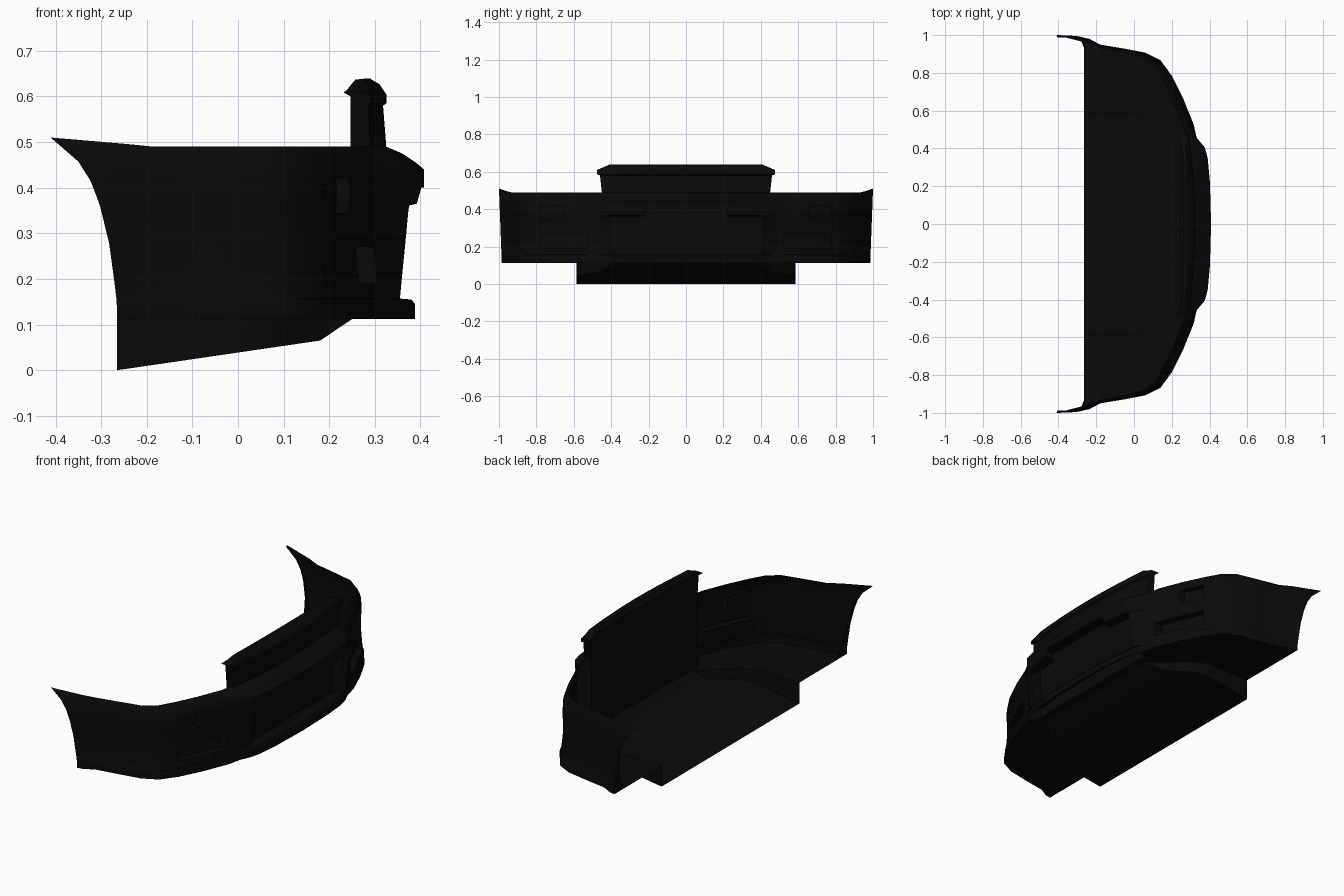
import bpy, bmesh, math

if "Cube" in bpy.data.objects:
    bpy.data.objects.remove(bpy.data.objects["Cube"])

black = bpy.data.materials.new("black plastic")
black.diffuse_color = (0.003, 0.003, 0.003, 1)
black.use_nodes = True
black.node_tree.nodes["Principled BSDF"].inputs["Base Color"].default_value = black.diffuse_color


def finish(name, bm, angle=30):
    bmesh.ops.remove_doubles(bm, verts=bm.verts, dist=0.0005)
    bmesh.ops.recalc_face_normals(bm, faces=bm.faces)
    me = bpy.data.meshes.new(name)
    bm.to_mesh(me)
    bm.free()
    ob = bpy.data.objects.new(name, me)
    bpy.context.collection.objects.link(ob)
    me.materials.append(black)
    bpy.ops.object.select_all(action='DESELECT')
    ob.select_set(True)
    bpy.context.view_layer.objects.active = ob
    bpy.ops.object.shade_smooth_by_angle(angle=math.radians(angle))
    return ob


def grid(bm, rows):
    """Skin a list of point rows; returns faces keyed by (row, column)."""
    vs = [[bm.verts.new(p) for p in r] for r in rows]
    return {(i, j): bm.faces.new((vs[i][j], vs[i][j + 1], vs[i + 1][j + 1], vs[i + 1][j]))
            for i in range(len(vs) - 1) for j in range(len(vs[0]) - 1)}


def recess(bm, faces, depth, through=False):
    """Push a patch of faces back along x; optionally leave it open."""
    geo = bmesh.ops.extrude_face_region(bm, geom=faces)["geom"]
    for v in geo:
        if isinstance(v, bmesh.types.BMVert):
            v.co.x -= depth
    old = [f for f in faces if f.is_valid]
    if through:
        old += [f for f in geo if isinstance(f, bmesh.types.BMFace)]
    bmesh.ops.delete(bm, geom=old, context='FACES')


def interp(t, pts):
    for (a, b), (c, d) in zip(pts, pts[1:]):
        if t <= c:
            return b + (d - b) * max(0, (t - a) / (c - a))
    return pts[-1][1]


# plan outline of the bumper (rear to centre), and its height profile:
# height, offset on the protruding middle, offset on the sides
PLAN = [(-.265, .99), (-.235, .98), (-.18, .95), (-.06, .93), (.06, .907), (.14, .867),
        (.2, .785), (.26, .665), (.315, .53), (.342, .455), (.375, .405), (.39, .35),
        (.402, .22), (.408, 0)]
PROFILE = [(.112, -.02, 0), (.145, -.02, 0), (.155, -.028, -.003), (.157, -.053, -.006),
           (.19, -.05, -.012), (.27, -.042, -.02), (.345, -.035, -.02), (.36, -.033, -.018),
           (.365, -.010, -.017), (.40, 0, -.017), (.42, 0, -.019), (.44, 0, -.023),
           (.455, -.018, -.03), (.475, -.048, -.042), (.49, -.083, -.058)]
ARCH = [(.11, -.265), (.15, -.266), (.26, -.28), (.34, -.30), (.395, -.32),
        (.44, -.35), (.49, -.41)]


def half_row(z, mid, side):
    out = []
    n = len(PLAN)
    for k, (x, y) in enumerate(PLAN):
        t = (z - .112) / .378
        if k == 0:
            out.append((interp(z, ARCH), .985 + .015 * t, .112 + t * .398))
        elif k >= 9:                      # protruding grille surround
            off = mid + (.033 if k <= 10 and .156 < z < .361 else 0)
            if k == 9:
                off = .5 * off + .5 * side
            out.append((x + off, y, z))
        else:                             # wings, offset along their normals
            dx, dy = PLAN[k + 1][0] - PLAN[k - 1][0], PLAN[k + 1][1] - PLAN[k - 1][1]
            l = math.hypot(dx, dy)
            nx, ny = -dy / l, dx / l
            off = side * (nx if k < 3 else .25 + .75 * nx)
            out.append((x + off * nx, y + off * ny, z + (.006 * t if k == 1 else 0)))
    return out


def mirror_row(h):
    return h + [(x, -y, z) for x, y, z in reversed(h[:-1])]


halves = [half_row(*p) for p in PROFILE]
full = [mirror_row(h) for h in halves]
last = len(full[0]) - 2

# outer bumper skin with grille opening, lamp pockets and arch flanges
bm = bmesh.new()
F = grid(bm, full)
opening = [f for (i, j), f in F.items()
           if (3 <= i <= 6 and 10 <= j <= last - 10) or (7 <= i <= 8 and 12 <= j <= last - 12)]
patches = []
for mirror in (False, True):
    col = (lambda j: last - j) if mirror else (lambda j: j)
    patches.append(([F[4, col(6)], F[4, col(7)]], .04))
    patches.append(([F[i, col(6)] for i in (6, 7, 8, 9)], .03))
recess(bm, opening, .03, True)
for faces, d in patches:
    recess(bm, faces, d)
for s in (1, -1):
    rows = []
    for h in halves:
        x, y, z = h[0]
        t = (z - .112) / .398
        rows.append([(x, s * y, z), (x + .004, s * (y - .012 - .073 * (1 - t) ** 3), z - .004 * t)])
    grid(bm, rows)
finish("bumper_skin", bm)

# flat backing plate behind the grille, joined to the skin at top and sides
bm = bmesh.new()
grid(bm, [[(.247, -.45, .112), (.247, .45, .112)], [(.247, -.45, .49), (.247, .45, .49)],
          [(.247, -.46, .6), (.247, .46, .6)]])
top = mirror_row(halves[-1][9:])
grid(bm, [[(.247, max(-.45, min(.45, y)), .49) for x, y, z in top], top])
for s in (1, -1):
    grid(bm, [[(.247, s * .45, h[9][2]) for h in halves],
              [(h[9][0], s * h[9][1], h[9][2]) for h in halves]])
finish("grille_backing", bm)

# upper lip: straight at the rear, bowed at the front, drooping at its ends
LIP = [(.325, .49, .45), (.318, .58, .46), (.325, .585, .475), (.325, .605, .475),
       (.31, .627, .475), (.29, .639, .475), (.262, .637, .475), (.247, .622, .475),
       (.247, .60, .46), (.247, .49, .45)]
bm = bmesh.new()
rows = []
for x, z, half in LIP:
    row = []
    for k in range(-14, 15):
        u = k / 14
        droop = max(0, abs(u) - .857) / .143
        bow = .035 * u * u * max(0, (x - .247) / .078)
        row.append((x - bow - (.015 * droop if z > .606 and x < .3 else 0),
                    half * u, z - max(0, z - .608) * droop * .95))
    rows.append(row)
grid(bm, rows[:-1])
for c in (0, -1):
    bm.faces.new([bm.verts.new(r[c]) for r in rows])
finish("upper_lip", bm)

# undertray: flat shelf, side walls and the sloping lowered middle
TROUGH = [(-.265, .585), (-.21, .585), (-.15, .585), (-.06, .585), (0, .585), (.06, .56),
          (.12, .51), (.18, .45), (.22, .42), (.25, .40)]
DROP = [(-.265, 0), (.18, .065), (.25, .112)]
bm = bmesh.new()
for s in (1, -1):
    shelf = [(x, s * y, .112) for x, y, z in halves[0][:10]]
    rim = [(x, s * y, .112) for x, y in TROUGH]
    low = [(x, s * y, interp(x, DROP)) for x, y in TROUGH]
    grid(bm, [shelf, rim])
    grid(bm, [rim[:-1], low[:-1]])
    bm.faces.new([bm.verts.new(p) for p in (rim[-2], rim[-1], low[-2])])
grid(bm, [[(x, s * y, interp(x, DROP)) for x, y in TROUGH + [(.3, .42)]] for s in (1, -1)])
finish("undertray", bm)
